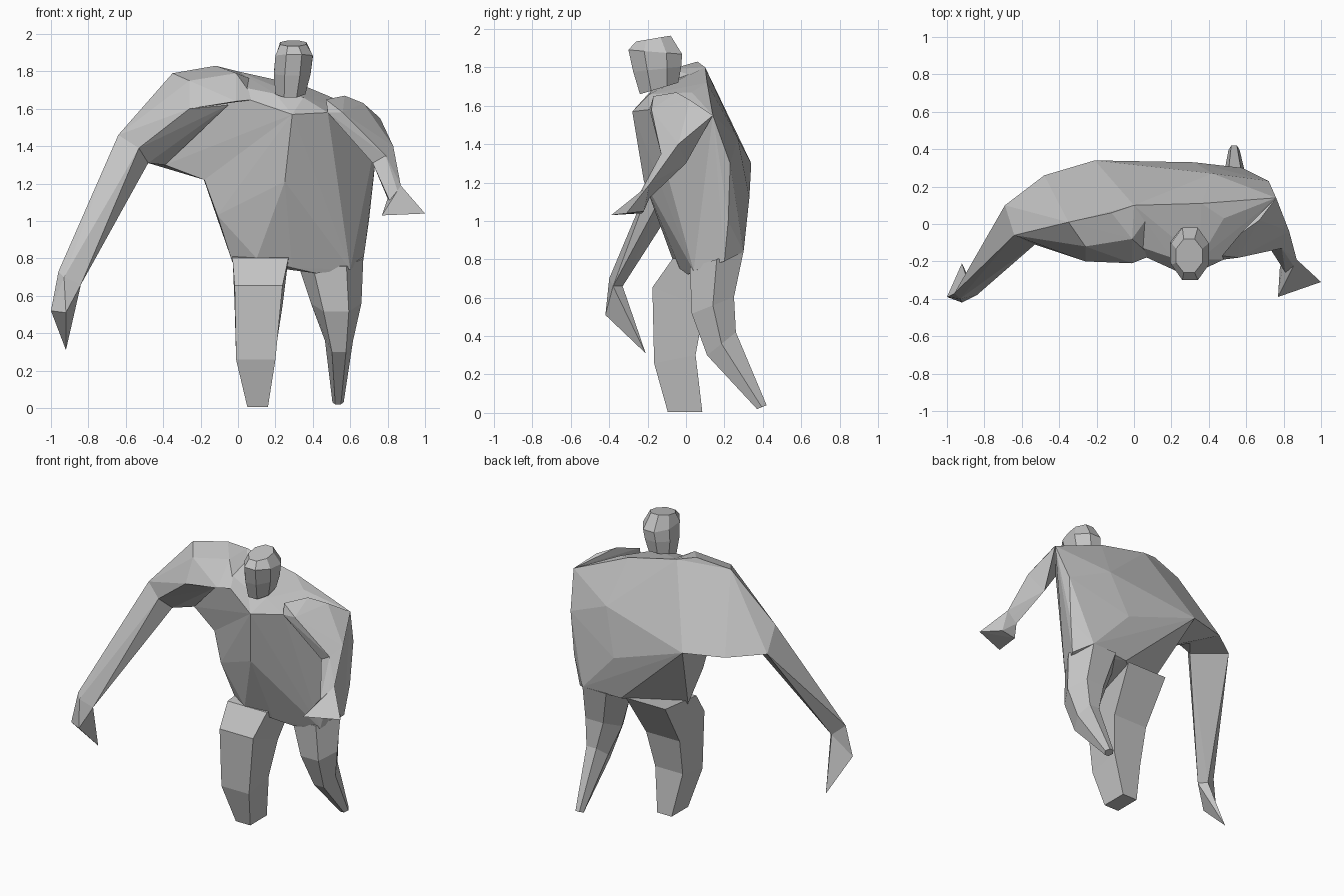
import bpy
import bmesh
from math import sin, cos, pi

default_cube = bpy.data.objects.get("Cube")
if default_cube:
    bpy.data.objects.remove(default_cube, do_unlink=True)

# Single clay colour
clay = bpy.data.materials.new("clay_grey")
clay.use_nodes = True
grey = (0.55, 0.55, 0.55, 1)
clay.diffuse_color = grey
clay.node_tree.nodes["Principled BSDF"].inputs["Base Color"].default_value = grey


def finish(name, bm):
    """Turn a bmesh into a flat shaded object."""
    bmesh.ops.recalc_face_normals(bm, faces=bm.faces[:])
    mesh = bpy.data.meshes.new(name)
    bm.to_mesh(mesh)
    bm.free()
    mesh.materials.append(clay)
    obj = bpy.data.objects.new(name, mesh)
    bpy.context.scene.collection.objects.link(obj)
    return obj


def faceted(name, *groups):
    """Wrap groups of landmark points in one faceted convex volume."""
    bm = bmesh.new()
    for point in sorted({p for group in groups for p in group}):
        bm.verts.new(point)
    result = bmesh.ops.convex_hull(bm, input=bm.verts[:])
    spare = result["geom_interior"] + result["geom_unused"]
    loose = list({v for v in spare if isinstance(v, bmesh.types.BMVert)})
    bmesh.ops.delete(bm, geom=loose, context="VERTS")
    return finish(name, bm)


def limb(name, rings, sides=6, turn=0):
    """Loft tilted rings: centre x, y, z, half width, half depth, slope."""
    bm = bmesh.new()
    loops = []
    angles = [2 * pi * (i + turn) / sides for i in range(sides)]
    wide = max(cos(a) for a in angles)
    deep = max(sin(a) for a in angles)
    for x, y, z, width, depth, slope in rings:
        loop = []
        for angle in angles:
            dy = depth * sin(angle) / deep
            loop.append(bm.verts.new((x + width * cos(angle) / wide, y + dy, z + slope * dy)))
        loops.append(loop)
    for low, high in zip(loops, loops[1:]):
        for i in range(sides):
            j = (i + 1) % sides
            bm.faces.new((low[i], low[j], high[j], high[i]))
    bm.faces.new(loops[0])
    bm.faces.new(loops[-1])
    return finish(name, bm)


# Shared torso landmarks
chest = (.29, -.28, 1.57)
belly = (.25, -.22, 1.21)
right_waist = (-.18, 0, 1.22)
right_flank = (-.11, -.03, 1.03)
right_back = (-.21, .34, 1.3)
mid_back = (.42, .27, 1.43)
lower_back = (.32, .33, 1.12)
left_back = (.72, .23, 1.3)
left_point = (.76, .14, 1.55)
left_breast = (.48, -.19, 1.58)
right_breast = (.09, -.17, 1.65)
underarm_back = (-.48, .26, 1.31)
underarm_front = (-.39, .08, 1.3)
shoulder_peak = (-.35, .01, 1.79)
shoulder_back = (0, .1, 1.8)
nape = (.12, .1, 1.74)

# Shared shoulder and arm landmarks
collar = [right_breast, (.2, -.18, 1.68), (.35, -.19, 1.66), left_breast,
          (.48, .03, 1.67), (.36, .11, 1.72), nape]
shoulder_end = [shoulder_peak, (-.26, -.12, 1.75), (-.26, -.2, 1.6)]
shoulder_top = [(-.12, .06, 1.83), shoulder_back, (-.01, -.08, 1.79), (-.01, -.21, 1.64)]
right_elbow = [(-.64, -.06, 1.46), (-.69, .1, 1.33), (-.53, -.11, 1.39), (-.48, -.03, 1.31)]
right_wrist = [(-.96, -.37, .73), (-.88, -.33, .66), (-.84, -.38, .66), (-.93, -.4, .7)]
knuckles = [(-1, -.39, .52), (-.92, -.42, .51)]
left_shoulder = [(.47, -.17, 1.65), left_breast, (.56, -.18, 1.58), (.57, -.05, 1.67),
                 (.67, .02, 1.63), left_point]
left_elbow = [(.72, -.12, 1.31), (.79, -.13, 1.35), (.83, -.04, 1.4), (.73, 0, 1.3)]
left_wrist = [(.8, -.19, 1.12), (.87, -.19, 1.19), (.87, -.25, 1.11), (.81, -.26, 1.11)]

# Torso: broad upper back, then the tapering belly
faceted("upper_torso", collar,
        [chest, right_waist, right_back, mid_back, left_back, left_point,
         underarm_back, underarm_front, shoulder_peak, shoulder_back])
hips = [(.1, -.07, .8), (-.03, .02, .78), (.29, -.03, .75), (.42, .01, .72),
        (.6, .04, .74), (.67, .2, .79), (.3, .28, .83), (.58, .3, .84)]
left_flank = [(.57, -.03, 1.35), (.58, .03, 1.1), (.7, .22, 1)]
faceted("belly", hips, left_flank,
        [chest, belly, right_waist, right_flank, right_back, mid_back, lower_back,
         left_back, left_point, left_breast, right_breast])

# Raised right shoulder and long right arm
faceted("right_shoulder", shoulder_end, shoulder_top, [right_breast, nape])
faceted("right_upper_arm", shoulder_end, right_elbow,
        [underarm_back, underarm_front, (-.05, -.17, 1.62)])
faceted("right_forearm", right_elbow, right_wrist)
faceted("right_palm", right_wrist, knuckles)
faceted("right_fingers", right_wrist[1:3], knuckles, [(-.92, -.21, .31)])

# Short left arm with a flared hand
faceted("left_shoulder", left_shoulder, left_elbow)
faceted("left_forearm", left_elbow, left_wrist)
faceted("left_hand", left_wrist,
        [(.77, -.39, 1.03), (1, -.31, 1.04), (.78, -.23, 1.04), (.89, -.22, 1.05)])

# Legs: the boxy right one planted, the left one trailing to a point
limb("right_leg", [(.12, .1, .82, .15, .17, .1), (.11, -.04, .6, .128, .135, -.4),
                   (.095, -.058, .28, .105, .108, .2), (.105, -.005, .005, .055, .09, 0)],
     sides=4, turn=.5)
limb("left_leg", [(.49, .16, .8, .18, .14, .3), (.525, .14, .56, .135, .11, .4),
                  (.54, .185, .36, .075, .075, .8), (.535, .395, .03, .03, .025, .4)])

# Head thrust forward, with a thick neck
limb("head", [(.28, -.14, 1.69, .08, .1, .3), (.29, -.15, 1.79, .098, .125, .1),
              (.3, -.16, 1.88, .1, .14, -.08), (.295, -.17, 1.95, .07, .09, .17)],
     sides=8, turn=.5)
